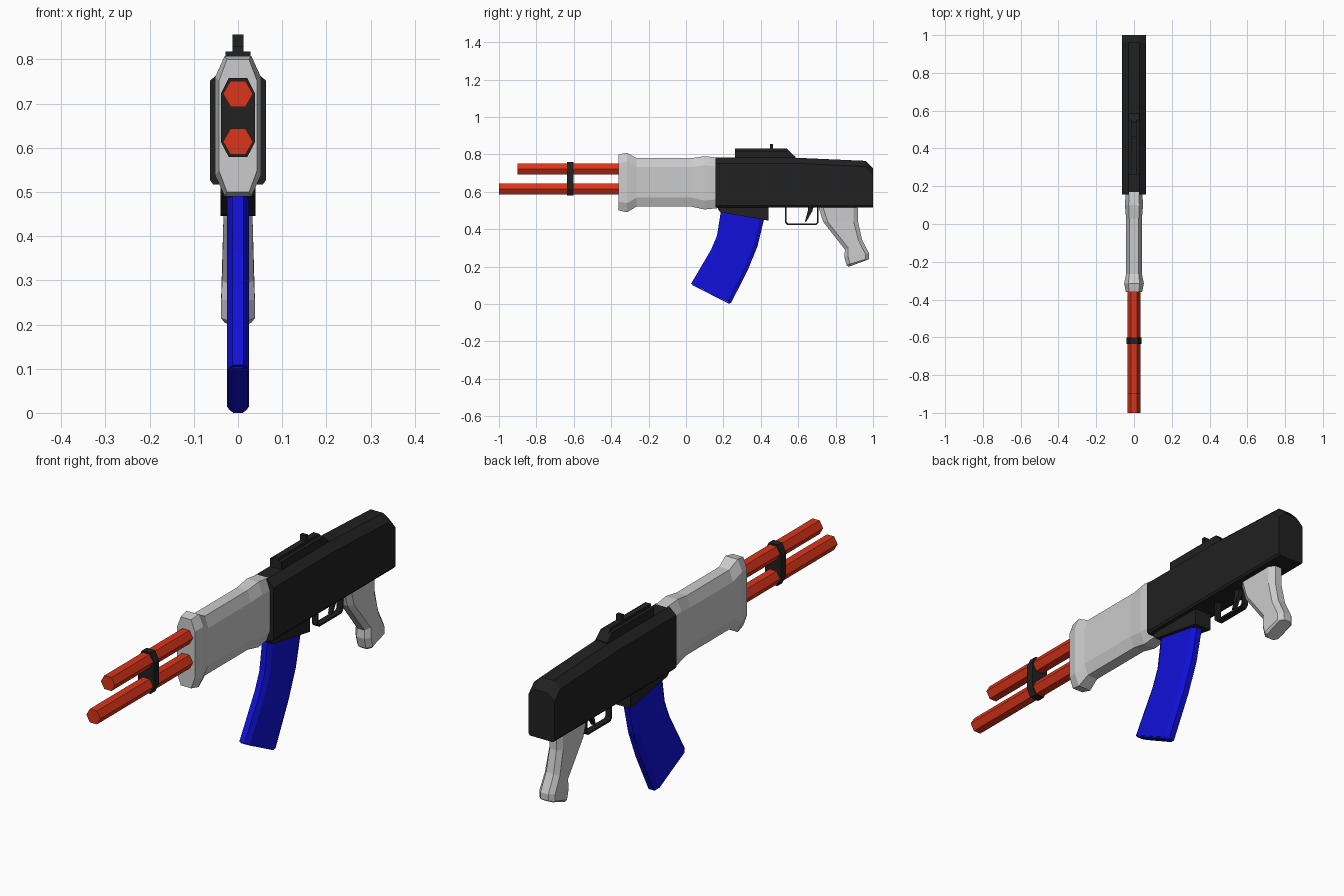
import bpy, bmesh, math
from mathutils import Vector


def material(name, rgb):
    m = bpy.data.materials.new(name)
    m.diffuse_color = (*rgb, 1)
    return m


BLACK = material("black", (0.015, 0.015, 0.015))
RED = material("red", (0.7, 0.035, 0.01))
BLUE = material("blue", (0.005, 0.005, 0.7))


def loft(name, rings, mat=None, closed=False):
    """Skin a row of equal-length point rings into a solid."""
    bm = bmesh.new()
    vs = [[bm.verts.new(p) for p in ring] for ring in rings]
    n = len(vs[0])
    pairs = list(zip(vs, vs[1:])) + ([(vs[-1], vs[0])] if closed else [])
    for a, b in pairs:
        for i in range(n):
            j = (i + 1) % n
            bm.faces.new((a[i], a[j], b[j], b[i]))
    if not closed:
        bm.faces.new(vs[0])
        bm.faces.new(vs[-1])
    bmesh.ops.recalc_face_normals(bm, faces=bm.faces)
    me = bpy.data.meshes.new(name)
    bm.to_mesh(me)
    bm.free()
    ob = bpy.data.objects.new(name, me)
    bpy.context.collection.objects.link(ob)
    if mat:
        me.materials.append(mat)
    return ob


def side_plate(name, outline, half, mat):
    """Extrude a (y, z) side outline across x."""
    return loft(name, [[(x, y, z) for y, z in outline] for x in (-half, half)], mat)


def octagon(y, half, flat, z0, z1, z2, z3):
    """Upright section: narrow floor z0, full width z1 to z2, narrow top z3."""
    right = [(flat, z0), (half, z1), (half, z2), (flat, z3)]
    return [(x, y, z) for x, z in right] + [(-x, y, z) for x, z in reversed(right)]


def chamfered_slab(front, rear, half, cut, flat):
    """Section between a front and a rear (y, z) point with cut corners."""
    f, r = Vector((0, *front)), Vector((0, *rear))
    d = (r - f).normalized() * cut
    right = [(flat, f), (half, f + d), (half, r - d), (flat, r)]
    return [(x, p.y, p.z) for x, p in right] + [(-x, p.y, p.z) for x, p in reversed(right)]


# Twin hexagonal barrels and the band joining them
for name, y0, zc in (("lower_barrel", -1.0, 0.614), ("upper_barrel", -0.9, 0.722)):
    loft(name, [[(0.034 * math.cos(k * math.pi / 3), y, zc + 0.034 * math.sin(k * math.pi / 3))
                 for k in range(6)] for y in (y0, -0.3)], RED)
loft("barrel_band", [octagon(y, 0.039, 0.021, 0.579, 0.614, 0.722, 0.758)
                     for y in (-0.635, -0.602)], BLACK)

# Flared handguard: y, half width, flat half width, bottom, top
stations = [(-0.36, 0.043, 0.025, 0.500, 0.800), (-0.315, 0.052, 0.030, 0.490, 0.808),
            (-0.265, 0.042, 0.025, 0.520, 0.780), (0.03, 0.042, 0.025, 0.520, 0.780),
            (0.10, 0.048, 0.028, 0.505, 0.790), (0.17, 0.044, 0.026, 0.512, 0.782)]
loft("handguard", [octagon(y, h, f, b, b + 0.048, t - 0.048, t) for y, h, f, b, t in stations])

# Receiver with chamfered top and sloping rear
loft("receiver", [octagon(y, 0.063, 0.056, 0.517, 0.526, s, t)[0:2]
                  + [(0.063, y, s), (0.03, y, t), (-0.03, y, t), (-0.063, y, s)]
                  + octagon(y, 0.063, 0.056, 0.517, 0.526, s, t)[6:8]
                  for y, s, t in ((0.157, 0.752, 0.782), (0.58, 0.752, 0.782),
                                  (0.96, 0.735, 0.765), (1.0, 0.695, 0.725))], BLACK)

# Top sight: base, rail and post
side_plate("sight_base", [(0.262, 0.77), (0.262, 0.818), (0.55, 0.818), (0.585, 0.787),
                          (0.585, 0.77)], 0.028, BLACK)
side_plate("sight_rail", [(0.262, 0.81), (0.262, 0.83), (0.54, 0.83), (0.56, 0.81)], 0.013, BLACK)
side_plate("sight_post", [(0.449, 0.82), (0.449, 0.856), (0.464, 0.856), (0.464, 0.82)],
           0.013, BLACK)

# Magazine well and curved magazine
side_plate("magazine_well", [(0.172, 0.53), (0.172, 0.505), (0.185, 0.490), (0.44, 0.446),
                             (0.44, 0.53)], 0.04, BLACK)
loft("magazine", [chamfered_slab(f, r, 0.025, 0.022, 0.013) for f, r in (
    ((0.187, 0.50), (0.42, 0.465)), ((0.166, 0.366), (0.382, 0.307)),
    ((0.134, 0.29), (0.33, 0.18)), ((0.027, 0.108), (0.24, 0.004)))], BLUE)
foot = [(0.035, 0.104), (0.235, 0.006)]
loft("magazine_foot", [chamfered_slab(*foot, 0.022, 0.02, 0.011),
                       chamfered_slab((0.033, 0.101), (0.232, 0.0), 0.022, 0.02, 0.011)], BLUE)

# Pistol grip
loft("grip", [chamfered_slab(f, r, h, c, h * 0.5) for f, r, h, c in (
    ((0.705, 0.53), (0.92, 0.53), 0.033, 0.024), ((0.733, 0.44), (0.92, 0.44), 0.033, 0.024),
    ((0.85, 0.29), (0.941, 0.345), 0.036, 0.02), ((0.846, 0.254), (0.979, 0.27), 0.038, 0.02),
    ((0.858, 0.208), (0.979, 0.245), 0.038, 0.02), ((0.870, 0.199), (0.976, 0.238), 0.03, 0.014))])

# Trigger guard strap and trigger
outer = [(0.53, 0.53), (0.53, 0.435), (0.542, 0.422), (0.697, 0.422), (0.709, 0.435), (0.709, 0.53)]
inner = [(0.538, 0.53), (0.538, 0.438), (0.546, 0.430), (0.693, 0.430), (0.701, 0.438), (0.701, 0.53)]
loft("trigger_guard", [[(-0.014, *o), (0.014, *o), (0.014, *i), (-0.014, *i)]
                       for o, i in zip(outer, inner)], BLACK)
side_plate("trigger", [(0.635, 0.438), (0.652, 0.50), (0.65, 0.53), (0.685, 0.53), (0.675, 0.495),
                       (0.645, 0.443)], 0.009, BLACK)
